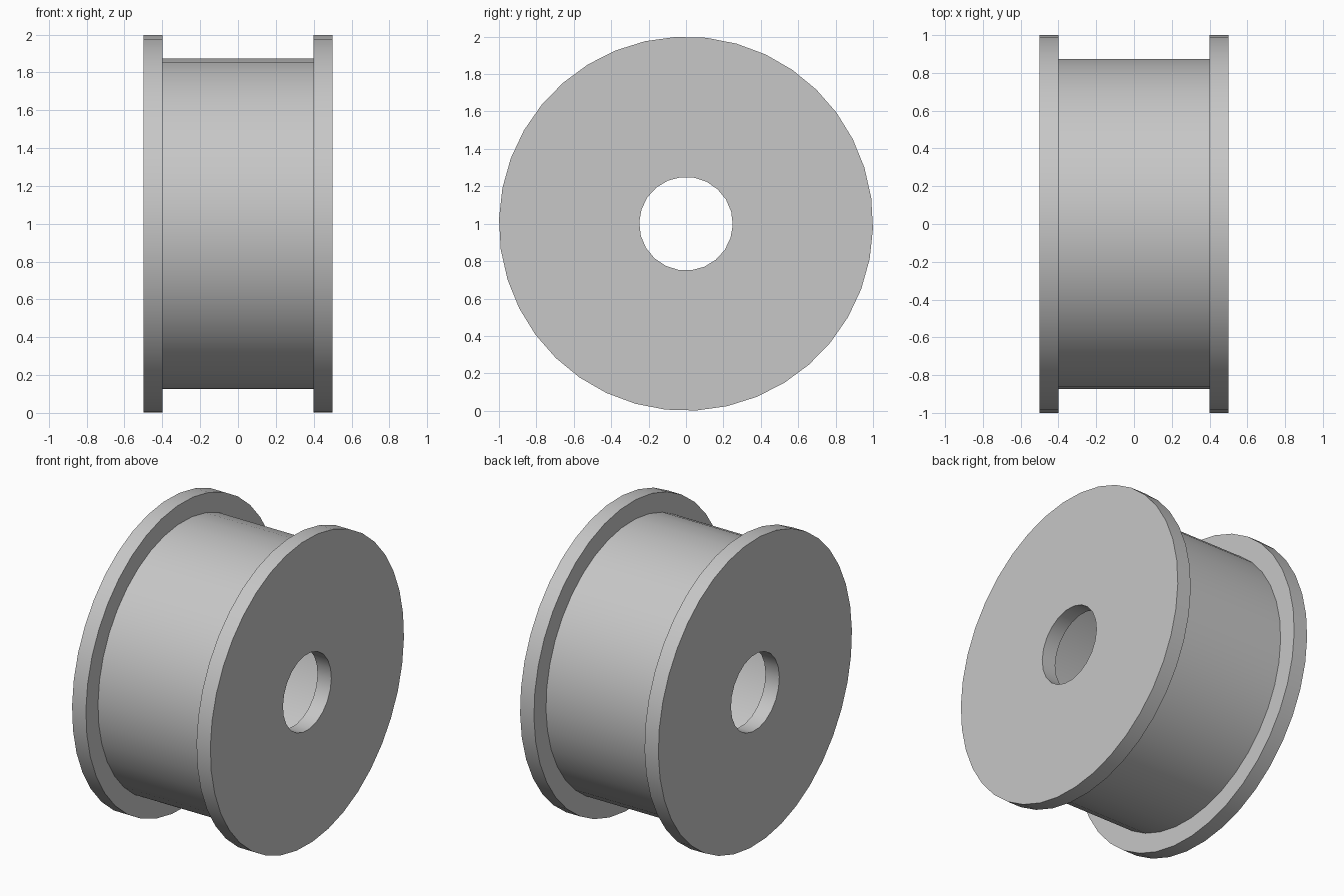
import bpy
import bmesh
from math import sin, cos, tau, radians
from mathutils import Vector

cube = bpy.data.objects.get("Cube")
if cube:
    bpy.data.objects.remove(cube)

RADIUS, DRUM, WALL, BORE = 1.0, 0.875, 0.86, 0.25
HALF, INNER = 0.5, 0.4

grey = bpy.data.materials.new("light grey")
grey.use_nodes = True
grey.diffuse_color = (0.57, 0.57, 0.57, 1)
grey.node_tree.nodes["Principled BSDF"].inputs["Base Color"].default_value = grey.diffuse_color


def ring(bm, x, radius, sides, phase):
    """A loop of vertices around the x axis."""
    return [bm.verts.new((x, radius * cos(a), RADIUS + radius * sin(a)))
            for a in (phase + tau * i / sides for i in range(sides))]


def loop_edges(bm, verts):
    return [bm.edges.new((verts[i - 1], verts[i])) for i in range(len(verts))]


def tube(name, x0, x1, outer, inner, sides, inner_sides, phase):
    """A hollow cylinder along x, closed at both ends by flat annuli."""
    bm = bmesh.new()
    walls = []
    for radius, count in ((outer, sides), (inner, inner_sides)):
        ends = [loop_edges(bm, ring(bm, x, radius, count, phase)) for x in (x0, x1)]
        bmesh.ops.bridge_loops(bm, edges=ends[0] + ends[1])
        walls.append(ends)
    for end, normal in ((0, (-1, 0, 0)), (1, (1, 0, 0))):
        bmesh.ops.triangle_fill(bm, edges=walls[0][end] + walls[1][end],
                                use_beauty=True, normal=Vector(normal))
    bmesh.ops.recalc_face_normals(bm, faces=bm.faces)
    mesh = bpy.data.meshes.new(name)
    bm.to_mesh(mesh)
    bm.free()
    mesh.materials.append(grey)
    obj = bpy.data.objects.new(name, mesh)
    bpy.context.collection.objects.link(obj)
    bpy.ops.object.select_all(action='DESELECT')
    obj.select_set(True)
    bpy.context.view_layer.objects.active = obj
    bpy.ops.object.shade_smooth_by_angle(angle=radians(30))
    return obj


# Two bored end flanges
for side, sign in (("right", -1), ("left", 1)):
    tube(side + "_flange", sign * INNER, sign * HALF, RADIUS, BORE, 38, 22, radians(-1.5))

# Hollow winding drum between them
tube("drum", -INNER, INNER, DRUM, WALL, 38, 38, radians(-1.5))
